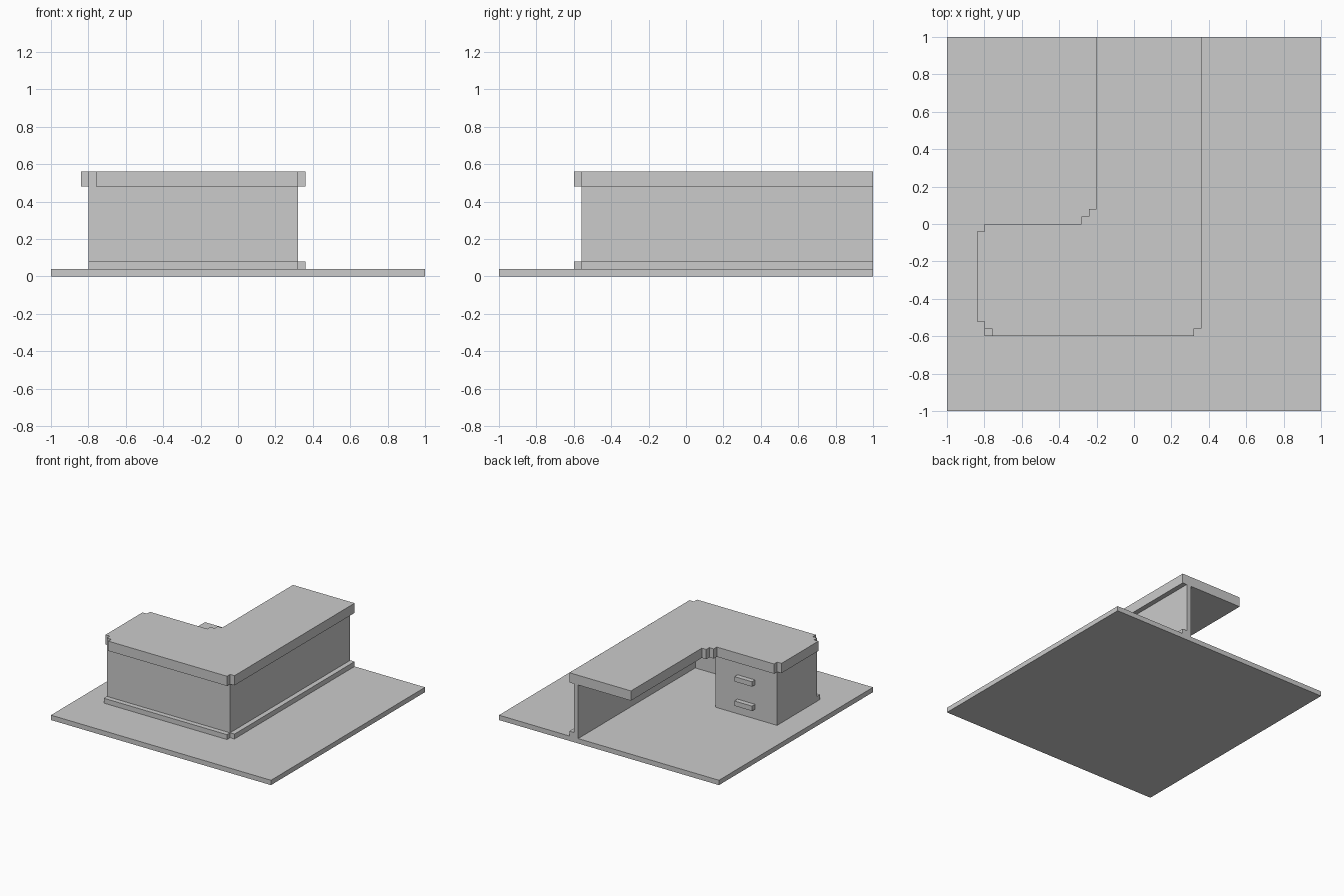
import bpy, bmesh

if "Cube" in bpy.data.objects:
    bpy.data.objects.remove(bpy.data.objects["Cube"])


def prism(name, outline, z0, z1):
    """Extrude a flat outline (counter-clockwise) from z0 to z1."""
    bm = bmesh.new()
    face = bm.faces.new([bm.verts.new((x, y, z0)) for x, y in outline])
    ext = bmesh.ops.extrude_face_region(bm, geom=[face], use_keep_orig=True)
    verts = [g for g in ext["geom"] if isinstance(g, bmesh.types.BMVert)]
    bmesh.ops.translate(bm, verts=verts, vec=(0, 0, z1 - z0))
    bmesh.ops.recalc_face_normals(bm, faces=bm.faces)
    mesh = bpy.data.meshes.new(name)
    bm.to_mesh(mesh)
    bm.free()
    obj = bpy.data.objects.new(name, mesh)
    bpy.context.collection.objects.link(obj)
    return obj


def box(name, x0, x1, y0, y1, z0, z1):
    return prism(name, [(x0, y0), (x1, y0), (x1, y1), (x0, y1)], z0, z1)


# Floor slab
box("floor", -1, 1, -1, 1, 0, 0.04)

# L-shaped panel: front and right side of the counter
prism("counter_panel", [(-0.24, -0.56), (0.32, -0.56), (0.32, 1),
                        (0.28, 1), (0.28, -0.52), (-0.24, -0.52)], 0.04, 0.48)

# Drawer cabinet with two handles facing the back
box("drawer_cabinet", -0.8, -0.24, -0.56, -0.04, 0.04, 0.48)
for name, z in (("lower_handle", 0.12), ("upper_handle", 0.32)):
    box(name, -0.6, -0.44, -0.04, 0, z, z + 0.04)

# Skirting strips along the outer walls
box("front_skirting", -0.8, 0.32, -0.6, -0.56, 0.04, 0.08)
box("side_skirting", 0.32, 0.36, -0.56, 1, 0.04, 0.08)

# L-shaped worktop with stepped corners
prism("worktop", [
    (-0.2, 1), (-0.2, 0.08), (-0.24, 0.08), (-0.24, 0.04), (-0.28, 0.04),
    (-0.28, 0), (-0.8, 0), (-0.8, -0.04), (-0.84, -0.04), (-0.84, -0.52),
    (-0.8, -0.52), (-0.8, -0.56), (-0.76, -0.56), (-0.76, -0.6),
    (0.32, -0.6), (0.32, -0.56), (0.36, -0.56), (0.36, 1)], 0.48, 0.56)
